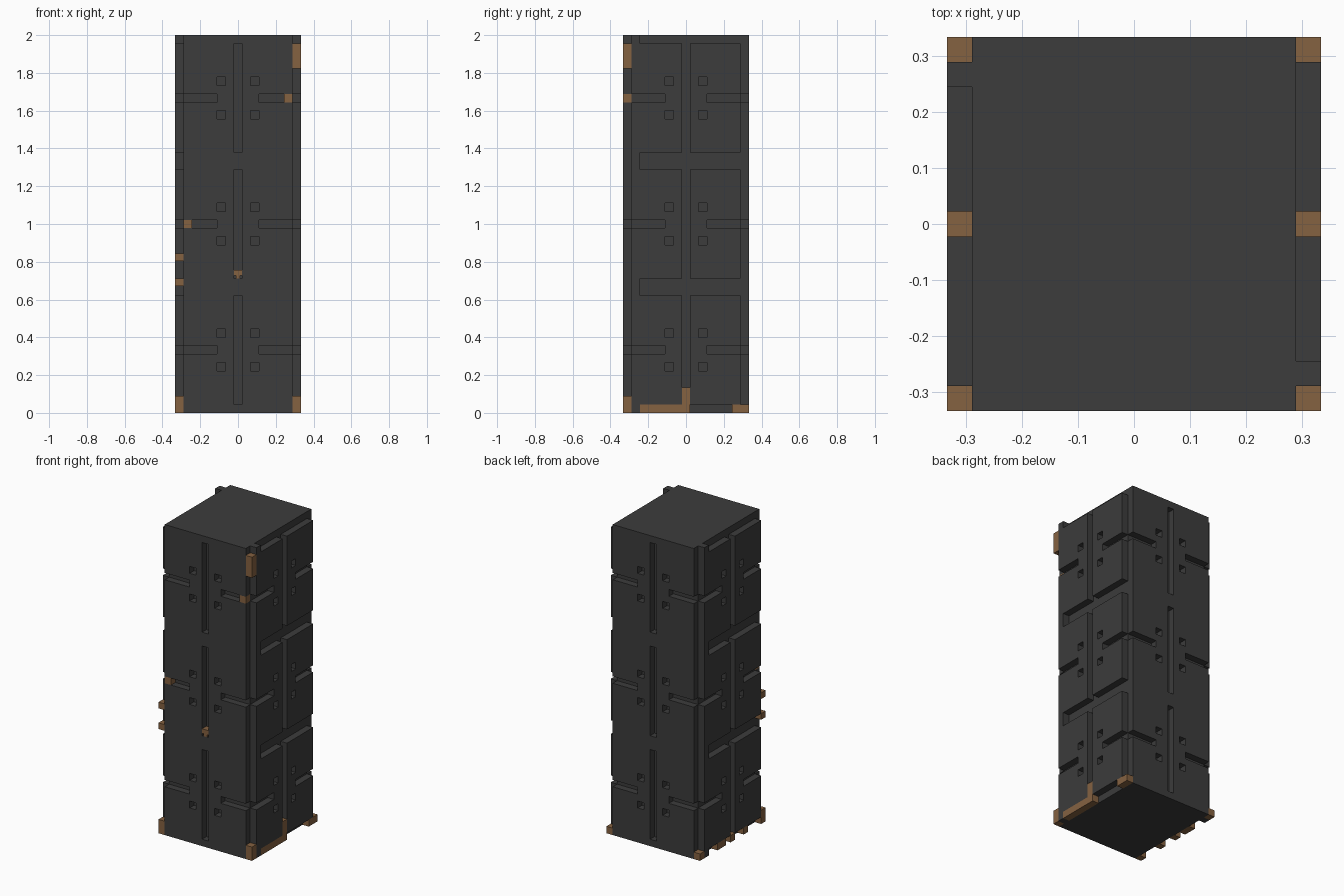
import bpy, bmesh, math
from mathutils import Matrix

if "Cube" in bpy.data.objects:
    bpy.data.objects.remove(bpy.data.objects["Cube"])

V = 2 / 45  # block unit: the pillar is 15 x 15 x 45 units


def material(name, rgb):
    m = bpy.data.materials.new(name)
    m.use_nodes = True
    m.diffuse_color = (*rgb, 1)
    m.node_tree.nodes["Principled BSDF"].inputs["Base Color"].default_value = (*rgb, 1)
    return m


GREY = material("dark_grey", (0.045, 0.045, 0.045))
BROWN = material("brown", (0.235, 0.122, 0.053))


def finish(name, bm, mat):
    bmesh.ops.recalc_face_normals(bm, faces=bm.faces)
    bm.transform(Matrix.Scale(V, 4))
    me = bpy.data.meshes.new(name)
    bm.to_mesh(me)
    bm.free()
    me.materials.append(mat)
    ob = bpy.data.objects.new(name, me)
    bpy.context.collection.objects.link(ob)
    return ob


def box(name, x, y, z, mat):
    """Box from three (low, high) ranges in block units."""
    bm = bmesh.new()
    size = Matrix.Diagonal((x[1] - x[0], y[1] - y[0], z[1] - z[0], 1))
    centre = Matrix.Translation((sum(x) / 2, sum(y) / 2, sum(z) / 2))
    bmesh.ops.create_cube(bm, size=1, matrix=centre @ size)
    return finish(name, bm, mat)


def plate(name, cuts, turn):
    """One-unit-thick wall plate with rectangular cutouts (u0, u1, z0, z1)."""
    us = sorted({-6.5, 6.5} | {u for c in cuts for u in c[:2]})
    zs = sorted({0, 45} | {z for c in cuts for z in c[2:]})
    bm = bmesh.new()
    grid = [[bm.verts.new((u, -6.5, z)) for z in zs] for u in us]
    for i in range(len(us) - 1):
        for j in range(len(zs) - 1):
            u, z = (us[i] + us[i + 1]) / 2, (zs[j] + zs[j + 1]) / 2
            if not any(a < u < b and c < z < d for a, b, c, d in cuts):
                bm.faces.new((grid[i][j], grid[i + 1][j],
                              grid[i + 1][j + 1], grid[i][j + 1]))
    bmesh.ops.delete(bm, geom=[v for v in bm.verts if not v.link_faces], context='VERTS')
    ext = bmesh.ops.extrude_face_region(bm, geom=bm.faces[:], use_keep_orig=True)
    moved = [g for g in ext["geom"] if isinstance(g, bmesh.types.BMVert)]
    bmesh.ops.translate(bm, verts=moved, vec=(0, -1, 0))
    bm.transform(Matrix.Rotation(math.radians(turn), 4, 'Z'))
    return finish(name, bm, GREY)


# Cutouts shared by all walls: a cross groove and four pits on each storey
shared = []
for mid in (7, 22, 37):
    for a, b in ((-6.5, -2.5), (2.5, 6.5)):
        shared.append((a, b, mid, mid + 1))
    for a, b in ((-2.5, -1.5), (1.5, 2.5)):
        shared += [(a, b, mid - 2, mid - 1), (a, b, mid + 2, mid + 3)]

# Front and back have split centre slots; the sides have joints between storeys
face_cuts = shared + [(-.5, .5, z, z + 13) for z in (1, 16, 31)]
side_cuts = shared + [(-.5, .5, 0, 45)]
side_cuts += [(-5.5, 6.5, a, b) for a, b in ((0, 1), (14, 16), (29, 31), (44, 45))]

box("core", (-6.5, 6.5), (-6.5, 6.5), (0, 45), GREY)
plate("front_wall", face_cuts, 0)
plate("left_wall", side_cuts, 90)
plate("back_wall", face_cuts, 180)
plate("right_wall", side_cuts, 270)

# Brown blocks set in the corner channels
OUT, IN = (6.5, 7.5), (-7.5, -6.5)
box("front_left_foot", OUT, IN, (0, 2), BROWN)
box("front_right_foot", IN, IN, (0, 2), BROWN)
box("back_left_foot", OUT, (5.5, 7.5), (0, 1), BROWN)
box("back_right_foot", IN, OUT, (0, 1), BROWN)
box("front_left_cap", OUT, IN, (41, 44), BROWN)
for i, z in enumerate((15.1, 18.1)):
    box(f"front_right_stud_{i + 1}", IN, IN, (z, z + .9), BROWN)

# Brown blocks set in the front grooves
box("upper_groove_block", (5.5, 6.5), IN, (37, 38), BROWN)
box("middle_groove_block", (-6.5, -5.5), IN, (22, 23), BROWN)
box("slot_block", (-.5, .5), IN, (16.35, 17), BROWN)
box("slot_block_tip", (-.25, .25), IN, (16, 16.35), BROWN)

# Brown blocks along the side base grooves
box("left_base_strip", OUT, (-5.5, .5), (0, 1), BROWN)
box("left_base_post", OUT, (-.5, .5), (1, 3), BROWN)
for i, (y, top) in enumerate((((-.5, .5), 1), ((1.5, 3.5), 1), ((-3.5, -2.5), 1))):
    box(f"right_base_block_{i + 1}", IN, y, (0, top), BROWN)
